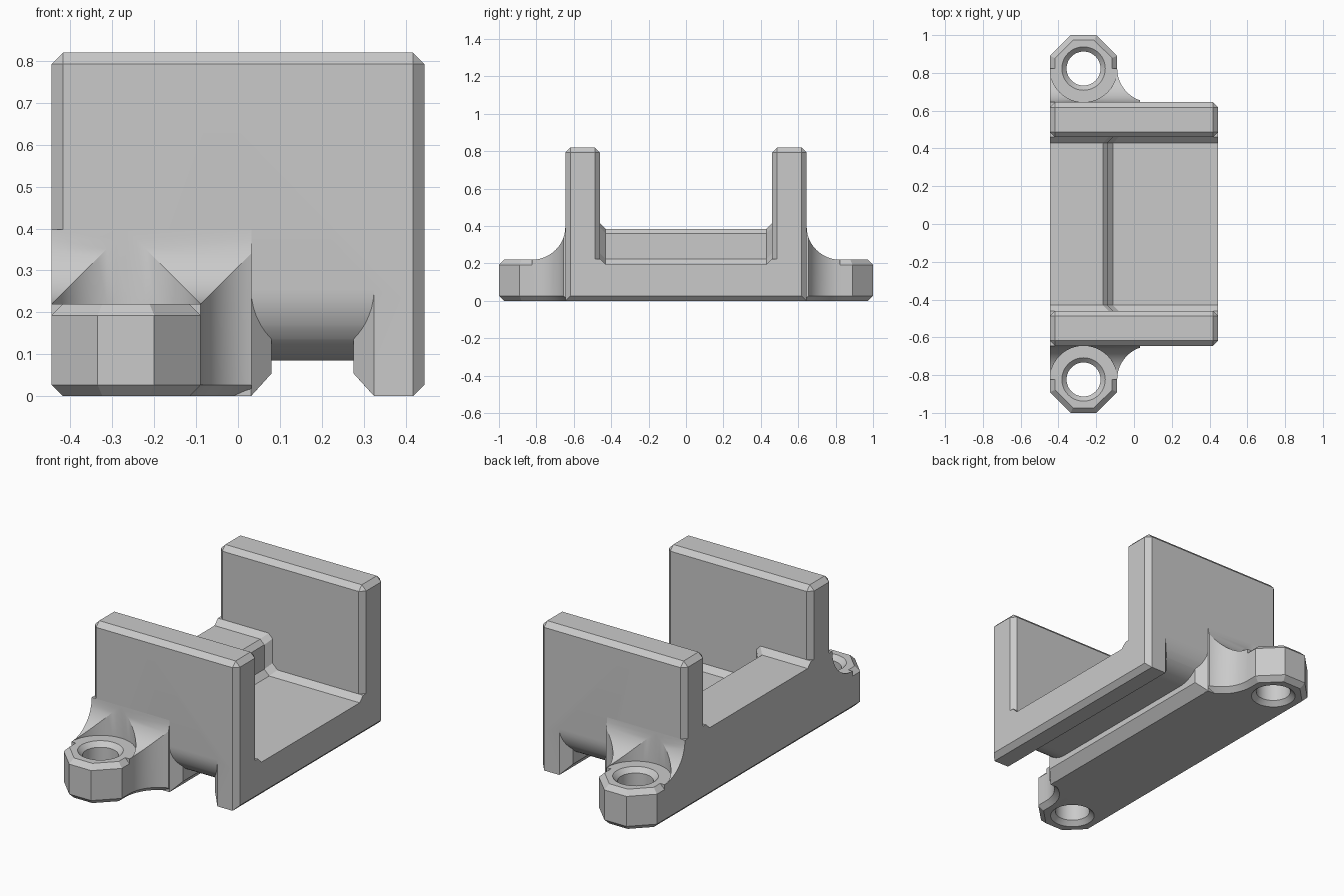
import bpy, bmesh
from math import sin, cos, pi, sqrt

old = bpy.data.objects.get("Cube")
if old:
    bpy.data.objects.remove(old, do_unlink=True)

grey = bpy.data.materials.new("plain_grey")
grey.use_nodes = True
grey.diffuse_color = (0.59, 0.59, 0.59, 1)
grey.node_tree.nodes["Principled BSDF"].inputs["Base Color"].default_value = grey.diffuse_color

HALF_X, WALL_OUT, WALL_IN, TOP = 0.445, 0.645, 0.46, 0.82
CHAMFER = 0.027
FLAT_X = HALF_X - CHAMFER
FLANGE_TOP, FILLET = 0.22, 0.178
BOSS_X, BOSS_Y = -0.267, -0.823
FLARE = 0.171
arc = [i * pi / 24 for i in range(13)]


def loft(name, sections, bevel_rule=None):
    """Skin matching closed sections, then chamfer the edges the rule picks."""
    bm = bmesh.new()
    rings = [[bm.verts.new(p) for p in s] for s in sections]
    n = len(rings[0])
    for a, b in zip(rings, rings[1:]):
        for i in range(n):
            j = (i + 1) % n
            bm.faces.new((a[i], a[j], b[j], b[i]))
    bm.faces.new(rings[0])
    bm.faces.new(rings[-1])
    bmesh.ops.remove_doubles(bm, verts=bm.verts, dist=1e-5)
    bm.normal_update()
    bmesh.ops.recalc_face_normals(bm, faces=bm.faces)
    if bm.calc_volume(signed=True) < 0:
        bmesh.ops.reverse_faces(bm, faces=bm.faces)
    if bevel_rule:
        edges = [e for e in bm.edges if bevel_rule(*[v.co for v in e.verts])]
        bmesh.ops.bevel(bm, geom=edges, offset=CHAMFER, segments=1,
                        affect='EDGES', clamp_overlap=False)
    mesh = bpy.data.meshes.new(name)
    bm.to_mesh(mesh)
    bm.free()
    mesh.materials.append(grey)
    obj = bpy.data.objects.new(name, mesh)
    bpy.context.collection.objects.link(obj)
    return obj


def combine(target, other, operation):
    """Apply a boolean and discard the second shape."""
    mod = target.modifiers.new(operation.lower(), 'BOOLEAN')
    mod.operation, mod.solver, mod.object = operation, 'EXACT', other
    bpy.context.view_layer.objects.active = target
    bpy.ops.object.modifier_apply(modifier=mod.name)
    bpy.data.objects.remove(other, do_unlink=True)


def upright(outline, z0, z1):
    return [[(x, y, z) for x, y in outline] for z in (z0, z1)]


def flat_at(z):
    return lambda a, b: abs(a.z - z) < 1e-4 and abs(b.z - z) < 1e-4


# Underside with the cable groove, which flares at both mouths
def underside(y):
    d = min(WALL_OUT - y, FLARE)
    w = max(0, 0.049 - d)
    roof = 0.085 + FLARE - sqrt(FLARE ** 2 - (FLARE - d) ** 2)
    half = [(0.147, 0), (0.098 + w, 0.054 - w * 1.1), (0.098 + w, roof)]
    mid = 0.178
    return ([(-FLAT_X, 0)] + [(mid - x, z) for x, z in half] +
            [(mid + x, z) for x, z in reversed(half)] + [(FLAT_X, 0)])


# Stepped floor, rising in a chamfer where it meets the walls
def floor_section(y, rise):
    low, high = 0.195 + rise, 0.385 + rise
    return (y, [(HALF_X, CHAMFER), (HALF_X, low)] + [(FLAT_X, low)] * 3 +
            [(-0.11 + rise, low), (-0.14 + rise, low + 0.03),
             (-0.14 + rise, high - 0.025), (-0.165 + rise, high)] +
            [(-FLAT_X, high)] * 3 + [(-HALF_X, high), (-HALF_X, CHAMFER)] + underside(y))


# Side wall, tapering in at its chamfered faces
def wall_section(y):
    outer = max(0, CHAMFER - (WALL_OUT - y))
    inset = max(outer, CHAMFER - (y - WALL_IN))
    foot, side = HALF_X - outer, HALF_X - inset
    shoulder, crown = TOP - CHAMFER, TOP - inset
    return (y, [(foot, foot - FLAT_X), (foot, 0.225), (side, 0.225), (side, shoulder),
                (FLAT_X, crown)] + [(x, crown) for x in (-0.08, -0.1, -0.12, -0.135)] +
            [(-FLAT_X, crown), (-side, shoulder), (-side, 0.415), (-foot, 0.415),
             (-foot, foot - FLAT_X)] + underside(y))


depths = sorted([FLARE * (1 - cos(t)) for t in arc] +
                [CHAMFER, 0.049, WALL_OUT - WALL_IN - CHAMFER, WALL_OUT - WALL_IN])
half_body = [wall_section(WALL_OUT - d) for d in depths]
half_body += [floor_section(WALL_IN, 0.03), floor_section(0.43, 0)]
cradle = loft("cradle",
              [[(x, -y, z) for x, z in pts] for y, pts in half_body] +
              [[(x, y, z) for x, z in pts] for y, pts in reversed(half_body)])

# Mounting ears with a filleted root and a screw hole
right = BOSS_X + FILLET
SIDES = 48
parts = [cradle]
for side, name in ((1, "front_ear"), (-1, "back_ear")):
    def turn(outline):
        return [(x, side * y) for x, y in outline]

    ear = loft(name, upright(turn([
        (-HALF_X, -0.58), (-HALF_X, -0.89), (-0.335, -1), (-0.2, -1),
        (right, -0.89), (right, -0.58)]), 0, FLANGE_TOP),
        lambda a, b: flat_at(0)(a, b) or flat_at(FLANGE_TOP)(a, b))

    plan = [(-HALF_X, -0.58), (-HALF_X, -0.85), (right, -0.85)]
    plan += [(right + FILLET * (1 - cos(t)), BOSS_Y + FILLET * sin(t)) for t in arc]
    plan += [(right + FILLET, -0.58)]
    root = loft("root", upright(turn(plan), 0, 0.45), flat_at(0))

    # Curve rising from the ear to the wall
    profile = [(-0.615, -0.05), (-0.87, -0.05), (-0.87, 0.18), (BOSS_Y, 0.18)]
    profile += [(BOSS_Y + FILLET * sin(t), FLANGE_TOP + FILLET * (1 - cos(t))) for t in arc]
    profile += [(-0.615, FLANGE_TOP + FILLET)]
    sweep = loft("root_sweep", [[(x, side * y, z) for y, z in profile]
                                for x in (-0.6, 0.032)])
    combine(root, sweep, 'INTERSECT')
    combine(ear, root, 'UNION')

    # Hole with eased rims and clearance for the screw head
    rings = [(0.14, -0.025), (0.09, 0.025), (0.09, 0.195), (0.115, FLANGE_TOP),
             (FILLET, FLANGE_TOP), (FILLET, 0.5)]
    hole = loft("screw_hole", [[(BOSS_X + r * cos(2 * pi * i / SIDES),
                                 side * BOSS_Y + r * sin(2 * pi * i / SIDES), z)
                                for i in range(SIDES)] for r, z in rings])
    combine(ear, hole, 'DIFFERENCE')
    parts.append(ear)

for part in parts:
    bpy.ops.object.select_all(action='DESELECT')
    part.select_set(True)
    bpy.context.view_layer.objects.active = part
    bpy.ops.object.shade_smooth_by_angle(angle=pi / 9)
